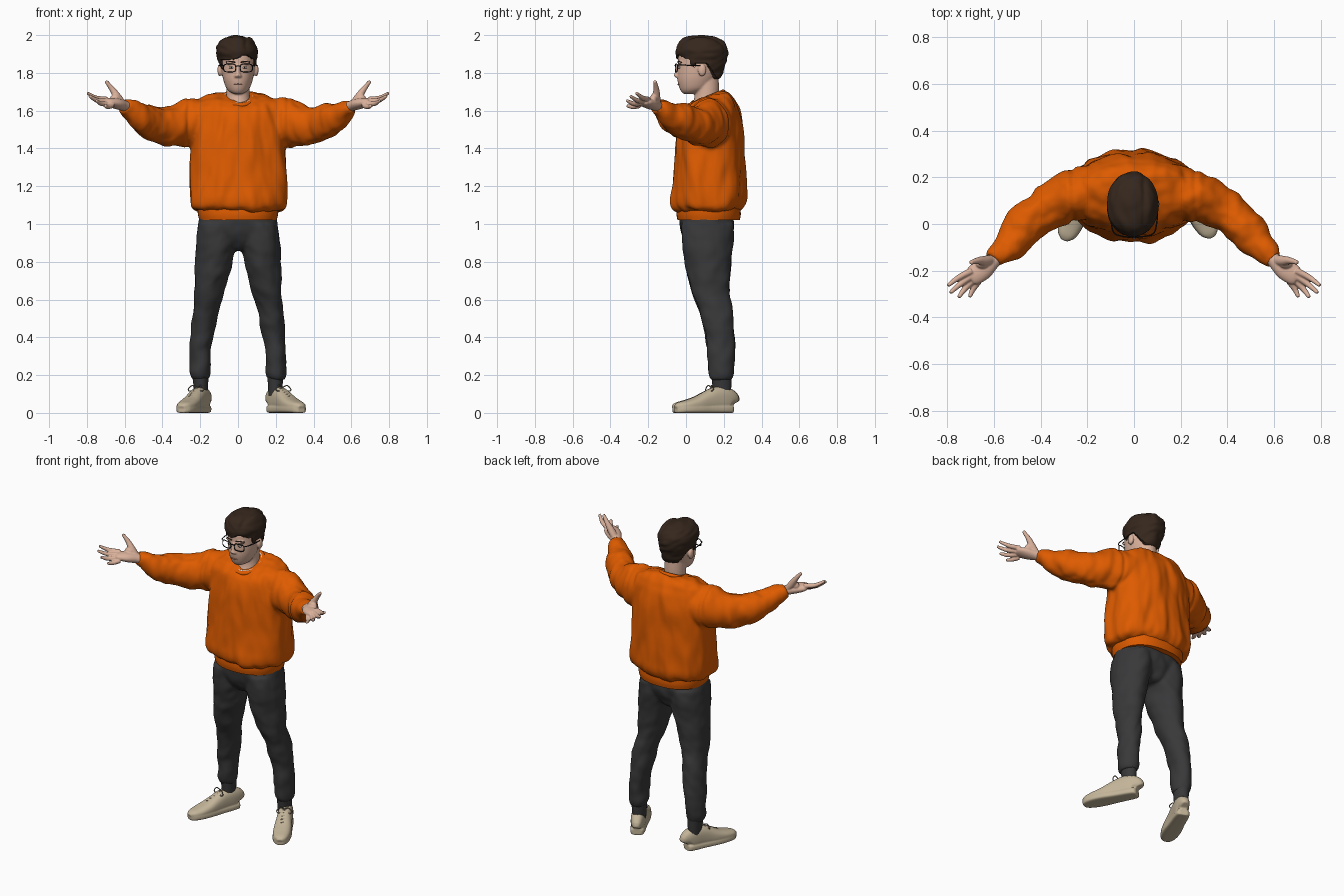
import bpy, bmesh, math
from mathutils import Vector, Matrix, noise

cube = bpy.data.objects.get("Cube")
if cube:
    bpy.data.objects.remove(cube, do_unlink=True)


def material(name, *rgb):
    m = bpy.data.materials.new(name)
    m.use_nodes = True
    m.diffuse_color = (*rgb, 1)
    m.node_tree.nodes["Principled BSDF"].inputs["Base Color"].default_value = (*rgb, 1)
    return m


ORANGE = material("orange knit", .73, .105, .0)
CHARCOAL = material("charcoal cloth", .04, .04, .042)
SKIN = material("skin", .7, .44, .33)
HAIR = material("dark brown hair", .036, .02, .012)
CREAM = material("cream canvas", .55, .46, .32)
LACE = material("lace brown", .28, .23, .16)
BLACK = material("black frame", .01, .01, .012)
WHITE = material("white", .75, .74, .72)
LIP = material("lip", .5, .25, .19)


def spline(rings, steps):
    """Catmull-Rom refinement of (x, y, z, half width, half depth) rings."""
    out = []
    for i in range(len(rings) - 1):
        p0, p1, p2 = rings[max(i - 1, 0)], rings[i], rings[i + 1]
        p3 = rings[min(i + 2, len(rings) - 1)]
        for k in range(steps):
            t = k / steps
            out.append([b + .5 * t * (c - a + t * (2 * a - 5 * b + 4 * c - d
                        + t * (3 * (b - c) + d - a)))
                        for a, b, c, d in zip(p0, p1, p2, p3)])
    return out + [list(rings[-1])]


def loft(bm, rings, flat=False, n=24, steps=4, power=2):
    """Closed tube through elliptical rings; flat keeps the rings level."""
    rings = spline(rings, steps)
    pts = [Vector(r[:3]) for r in rings]
    whole = (pts[-1] - pts[0]).normalized()
    ref = Vector((0, 1, 0)) if flat or abs(whole.z) > .7 else Vector((0, 0, 1))
    loops = []
    for i, r in enumerate(rings):
        t = pts[min(i + 1, len(pts) - 1)] - pts[max(i - 1, 0)]
        t = Vector((0, 0, 1)) if flat else t.normalized()
        u = ref.cross(t).normalized()
        v = t.cross(u)
        loop = []
        for k in range(n):
            c, s = math.cos(math.tau * k / n), math.sin(math.tau * k / n)
            c = math.copysign(abs(c) ** (2 / power), c)
            s = math.copysign(abs(s) ** (2 / power), s)
            loop.append(bm.verts.new(pts[i] + u * c * max(r[3], .001) + v * s * max(r[4], .001)))
        loops.append(loop)
    for a, b in zip(loops, loops[1:]):
        for k in range(n):
            bm.faces.new((a[k], a[k - 1], b[k - 1], b[k]))
    bm.faces.new(loops[0])
    bm.faces.new(loops[-1][::-1])


def tube(bm, points, r, n=8):
    loft(bm, [(*p, r, r) for p in points], n=n)


def ball(bm, centre, radii):
    bmesh.ops.create_uvsphere(bm, u_segments=20, v_segments=12, radius=1,
                              matrix=Matrix.LocRotScale(Vector(centre), None, Vector(radii)))


def finish(name, bm, mat, voxel=0, smooth=2, shape=None):
    """Make an object; voxel fuses its volumes, shape moves the vertices."""
    bmesh.ops.recalc_face_normals(bm, faces=bm.faces)
    me = bpy.data.meshes.new(name)
    bm.to_mesh(me)
    bm.free()
    ob = bpy.data.objects.new(name, me)
    bpy.context.collection.objects.link(ob)
    bpy.ops.object.select_all(action='DESELECT')
    ob.select_set(True)
    bpy.context.view_layer.objects.active = ob
    if voxel:
        mod = ob.modifiers.new("fuse", 'REMESH')
        mod.mode, mod.voxel_size = 'VOXEL', voxel
        ob.modifiers.new("soften", 'SMOOTH').iterations = smooth
        bpy.ops.object.convert(target='MESH')
    if shape:
        moved = [shape(v.co.copy(), v.normal.copy()) for v in ob.data.vertices]
        for v, co in zip(ob.data.vertices, moved):
            v.co = co
    ob.data.materials.clear()
    ob.data.materials.append(mat)
    bpy.ops.object.shade_smooth_by_angle(angle=math.radians(50))


def flip(rings, s):
    return [(r[0] * s, *r[1:]) for r in rings]


def folds(amount, sx, sz, seam=0):
    """Cloth folds, stretched along z when sz is small, and a sunk armhole seam."""
    def shape(co, nor):
        p = Vector((co.x * sx, co.y * sx, co.z * sz + abs(co.x) * 4))
        wave = amount * (noise.noise(p) + .4 * noise.noise(p * 2.1))
        return co + nor * (wave - seam * math.exp(-((abs(co.x) - .262) / .012) ** 2))
    return shape


# Sweater: body and both sleeves fused
bm = bmesh.new()
loft(bm, [(0, .117, 1.07, .215, .17), (0, .115, 1.09, .25, .19), (0, .118, 1.13, .26, .199),
          (0, .122, 1.2, .26, .192), (0, .128, 1.35, .255, .184), (0, .13, 1.5, .25, .172),
          (0, .13, 1.6, .245, .15), (0, .14, 1.64, .235, .12), (0, .16, 1.665, .2, .088),
          (0, .17, 1.688, .12, .06), (0, .175, 1.7, .07, .04)], flat=True, n=48, power=2.3)
SLEEVE = [(.17, .145, 1.535, .105, .12), (.26, .12, 1.53, .108, .132), (.34, .082, 1.52, .095, .108),
          (.42, .03, 1.525, .09, .097), (.5, -.05, 1.556, .08, .082),
          (.56, -.112, 1.598, .056, .056), (.602, -.155, 1.624, .04, .038)]
for s in (1, -1):
    loft(bm, flip(SLEEVE, s), n=32)
finish("sweater", bm, ORANGE, .009, 4, folds(.015, 11, 4, .007))

bm = bmesh.new()
loft(bm, [(0, .12, 1.02, .205, .165), (0, .12, 1.05, .212, .17), (0, .12, 1.085, .215, .168)],
     flat=True, n=48, power=2.3)
finish("sweater_waistband", bm, ORANGE)

# Neckline rings, tilted down toward the front
for name, major, minor, z, mat in (("sweater_collar", .083, .012, 1.664, ORANGE),
                                   ("undershirt_collar", .076, .006, 1.669, WHITE)):
    bpy.ops.mesh.primitive_torus_add(major_radius=major, minor_radius=minor, major_segments=48,
                                     location=(0, .107, z), rotation=(math.radians(22), 0, 0))
    ob = bpy.context.object
    ob.name, ob.scale = name, (1, 1.15, 1)
    ob.data.materials.append(mat)
    bpy.ops.object.shade_smooth_by_angle(angle=math.radians(50))

# Trousers: hips and legs fused, then ankle cuffs
bm = bmesh.new()
loft(bm, [(0, .112, 1.06, .2, .14), (0, .112, .98, .21, .142), (0, .115, .92, .18, .12),
          (0, .118, .87, .06, .09), (0, .118, .855, .02, .06)], flat=True, n=40, power=2.3)
LEG = [(.105, .113, 1.0, .105, .137), (.115, .115, .9, .107, .136), (.13, .117, .78, .098, .12),
       (.15, .127, .65, .08, .1), (.169, .155, .55, .068, .09), (.184, .175, .45, .062, .083),
       (.197, .185, .33, .056, .076), (.2, .187, .22, .055, .068), (.2, .187, .18, .045, .055)]
for s in (1, -1):
    loft(bm, flip(LEG, s), flat=True, n=28)
finish("trousers", bm, CHARCOAL, .009, 3, folds(.01, 9, 9))
for s, side in ((1, "left"), (-1, "right")):
    bm = bmesh.new()
    loft(bm, flip([(.197, .19, .09, .036, .046), (.197, .19, .14, .038, .05),
                   (.199, .188, .2, .044, .054)], s), flat=True)
    finish(side + "_trouser_cuff", bm, CHARCOAL)

# Shoes: rows of (length position, half width, height), upper fused to its sole
SHOE = [(.048, .022, .085), (.037, .036, .118), (0, .042, .137), (-.05, .044, .134),
        (-.1, .047, .113), (-.16, .052, .085), (-.22, .05, .066), (-.265, .038, .054),
        (-.287, .017, .038)]
for s, side, x, turn in ((1, "left", .2, 28), (-1, "right", -.19, -22)):
    place = Matrix.Translation((x, .2, 0)) @ Matrix.Rotation(math.radians(turn), 4, 'Z')
    bm = bmesh.new()
    loft(bm, [(0, y, h / 2 + .004, a, h / 2 - .002) for y, a, h in SHOE], n=32, power=2.5)
    loft(bm, [(0, y, .02, a + .002, .02) for y, a, h in SHOE], n=32, power=4)
    bm.transform(place)
    finish(side + "_shoe", bm, CREAM, .0045)
    bm = bmesh.new()
    for i in range(5):
        y, z = -.07 - .022 * i, .129 - .0105 * i
        tube(bm, [(-.028, y, z - .018), (-.014, y - .004, z - .002), (0, y, z + .002),
                  (.014, y + .004, z - .002), (.028, y, z - .018)], .0035)
    for d in (1, -1):
        tube(bm, [(0, -.07, .133), (.025 * d, -.08, .145), (.045 * d, -.085, .125),
                  (.03 * d, -.09, .115), (0, -.075, .13)], .003)
    bm.transform(place)
    finish(side + "_laces", bm, LACE)

# Hands: palm, thumb with its pad, and four spread fingers
FINGERS = [((.695, -.2, 1.66), (.752, -.23, 1.668), (.797, -.264, 1.694)),
           ((.695, -.223, 1.65), (.748, -.26, 1.655), (.787, -.295, 1.678)),
           ((.685, -.238, 1.638), (.725, -.278, 1.637), (.751, -.314, 1.654)),
           ((.665, -.245, 1.628), (.69, -.28, 1.62), (.704, -.313, 1.626))]
THUMB = [(.61, -.155, 1.635, .02, .022), (.64, -.158, 1.675, .021, .022),
         (.667, -.157, 1.715, .015, .015), (.7, -.165, 1.757, .009, .009)]
PALM = [(.565, -.125, 1.612, .03, .028), (.6, -.155, 1.625, .032, .028),
        (.645, -.192, 1.638, .045, .029), (.685, -.219, 1.645, .043, .022),
        (.702, -.228, 1.648, .032, .014)]
for s, side in ((1, "left"), (-1, "right")):
    bm = bmesh.new()
    loft(bm, flip(PALM, s))
    loft(bm, flip(THUMB, s), n=14)
    ball(bm, (.65 * s, -.172, 1.662), (.028, .02, .026))
    for base, mid, tip in FINGERS:
        loft(bm, flip([(*base, .0145, .0145), (*mid, .0125, .0125), (*tip, .008, .008)], s), n=14)
    finish(side + "_hand", bm, SKIN, .004)

# Head: skull, jaw, neck, nose, brow and ears fused
bm = bmesh.new()
loft(bm, [(0, .02, 1.688, .018, .03), (0, .03, 1.698, .042, .053), (0, .045, 1.72, .062, .08),
          (0, .055, 1.76, .077, .1), (0, .065, 1.8, .085, .111), (0, .075, 1.85, .09, .118),
          (0, .08, 1.9, .092, .118), (0, .08, 1.95, .075, .09), (0, .08, 1.97, .03, .04)],
     flat=True, n=48)
loft(bm, [(0, .1, 1.59, .078, .088), (0, .108, 1.66, .064, .066), (0, .11, 1.72, .061, .065),
          (0, .1, 1.78, .06, .072)], flat=True)
loft(bm, [(0, -.04, 1.775, .02, .012), (0, -.046, 1.785, .019, .019), (0, -.045, 1.80, .012, .015),
          (0, -.04, 1.84, .01, .01)], flat=True, n=16)
for s in (1, -1):
    ball(bm, (.096 * s, .085, 1.815), (.013, .022, .033))
    ball(bm, (.035 * s, -.03, 1.852), (.03, .012, .008))
finish("head", bm, SKIN, .005)

# Face details
parts = {"eyes": (WHITE, -.036, (.013, .006, .006)), "pupils": (BLACK, -.041, (.005, .003, .005))}
for name, (mat, y, radii) in parts.items():
    bm = bmesh.new()
    for s in (1, -1):
        ball(bm, (.036 * s, y, 1.828), radii)
    finish(name, bm, mat)
bm = bmesh.new()
for s in (1, -1):
    tube(bm, [(.014 * s, -.042, 1.855), (.036 * s, -.041, 1.86), (.062 * s, -.024, 1.856)], .0035)
finish("eyebrows", bm, HAIR)
bm = bmesh.new()
loft(bm, [(-.022, -.036, 1.738, .003, .002), (0, -.041, 1.739, .004, .004),
          (.022, -.036, 1.738, .003, .002)], n=12)
finish("mouth", bm, LIP)

# Glasses: rounded square rims, bridge and temples
bm = bmesh.new()
for s in (1, -1):
    rim = []
    for k in range(25):
        c, d = math.cos(math.tau * k / 24), math.sin(math.tau * k / 24)
        x = .044 + .032 * math.copysign(abs(c) ** .6, c)
        rim.append((x * s, -.055 + 3 * max(0, x - .02) ** 2, 1.826 + .021 * math.copysign(abs(d) ** .6, d)))
    tube(bm, rim, .0028, 6)
    tube(bm, [(.076 * s, -.045, 1.84), (.09 * s, -.03, 1.841), (.099 * s, .02, 1.84),
              (.1 * s, .09, 1.838)], .003, 6)
tube(bm, [(-.013, -.055, 1.834), (0, -.058, 1.838), (.013, -.055, 1.834)], .003, 6)
finish("glasses", bm, BLACK)


# Hair: a full cap whose part below the hairline sinks into the head
def hairline(x, y):
    if y < .02:
        return 1.868 + .025 * math.exp(-((x - .035) / .035) ** 2)
    if y < .05:
        return 1.82
    return 1.85 if y < .108 else max(1.765, 1.85 - 1.5 * (y - .108))


def comb(co, nor):
    if co.z < hairline(co.x, co.y):
        return Vector((co.x * .8, .08 + (co.y - .08) * .8, co.z))
    lock = noise.noise(Vector((co.x * 22 + co.z * 18, co.y * 14, co.z * 30)))
    parting = math.exp(-((co.x - .045) / .012) ** 2) * max(0, min(1, (co.z - 1.9) / .05))
    return co + nor * (.007 * lock - .006 * parting)


bm = bmesh.new()
loft(bm, [(0, .115, 1.72, .055, .055), (0, .108, 1.76, .072, .072), (0, .09, 1.8, .088, .102),
          (0, .083, 1.84, .097, .124), (-.003, .085, 1.87, .104, .134),
          (-.006, .085, 1.91, .11, .138), (-.006, .082, 1.95, .102, .13),
          (-.004, .08, 1.98, .077, .1), (0, .08, 1.994, .045, .06), (0, .08, 1.999, .008, .01)],
     flat=True, n=88, steps=8)
finish("hair", bm, HAIR, shape=comb)
